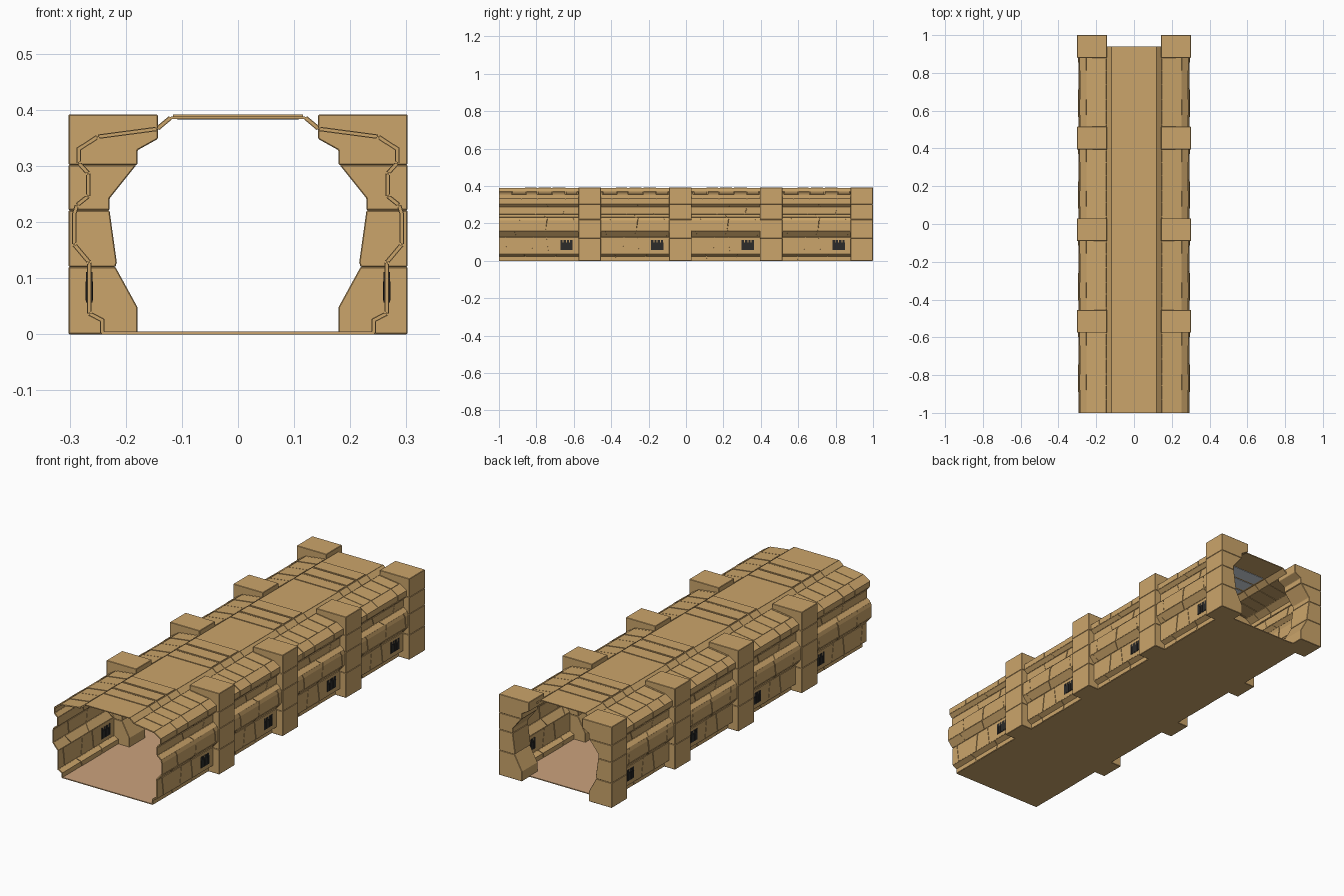
import bpy, bmesh
from mathutils import Vector

if "Cube" in bpy.data.objects:
    bpy.data.objects.remove(bpy.data.objects["Cube"])

def material(name, rgb):
    m = bpy.data.materials.new(name)
    m.diffuse_color = (*rgb, 1)
    m.use_nodes = True
    m.node_tree.nodes["Principled BSDF"].inputs["Base Color"].default_value = m.diffuse_color
    return m

SAND = material("sandstone", (0.60, 0.375, 0.145))
FLOOR = material("rosy floor", (0.60, 0.365, 0.205))
DARK = material("dark metal", (0.025, 0.024, 0.023))
LAMP = material("pale ceiling panel", (0.68, 0.74, 0.82))

SEG, START, END = 0.485, -1.0, 0.94
STARTS = [START + SEG * i for i in range(4)]

def finish(name, bm, mat, mirror=False, bevel=0):
    bmesh.ops.recalc_face_normals(bm, faces=bm.faces)
    me = bpy.data.meshes.new(name)
    bm.to_mesh(me)
    bm.free()
    me.materials.append(mat)
    ob = bpy.data.objects.new(name, me)
    bpy.context.collection.objects.link(ob)
    if bevel:
        b = ob.modifiers.new("bevel", 'BEVEL')
        b.width, b.segments, b.limit_method = bevel, 1, 'ANGLE'
    if mirror:
        m = ob.modifiers.new("mirror", 'MIRROR')
        m.use_mirror_merge = False
    return ob

def prism(bm, pts, ya, yb):
    """Extrude an xz polygon along y; ya and yb may be lists, one value per point."""
    n = len(pts)
    ya = ya if isinstance(ya, list) else [ya] * n
    yb = yb if isinstance(yb, list) else [yb] * n
    a = [bm.verts.new((p[0], y, p[1])) for p, y in zip(pts, ya)]
    b = [bm.verts.new((p[0], y, p[1])) for p, y in zip(pts, yb)]
    bm.faces.new(a)
    bm.faces.new(b[::-1])
    for i in range(n):
        j = (i + 1) % n
        bm.faces.new((a[j], a[i], b[i], b[j]))

def box(bm, x0, x1, y0, y1, z0, z1):
    prism(bm, [(x0, z0), (x1, z0), (x1, z1), (x0, z1)], y0, y1)

# Wall centre line, right side, from floor to roof
WALL = [Vector(p) for p in (
    (.242, .0), (.242, .025), (.265, .037), (.265, .128), (.292, .16), (.292, .214),
    (.287, .23), (.267, .246), (.267, .287), (.284, .305), (.284, .33), (.25, .352),
    (.144, .366), (.119, .387))]

def wall_normal(i):
    dirs = []
    for k in (i - 1, i):
        if 0 <= k < len(WALL) - 1:
            d = (WALL[k + 1] - WALL[k]).normalized()
            dirs.append(Vector((d.y, -d.x)))
    n = sum(dirs, Vector((0, 0))).normalized()
    return n / n.dot(dirs[0])

NORMALS = [wall_normal(i) for i in range(len(WALL))]

def strip(bm, a, b, y0, y1, half, gap=0.0, slant0=0.0, slant1=0.0):
    """A slab following the wall line from point a to b."""
    pts, nor = WALL[a:b + 1], NORMALS[a:b + 1]
    ends = (pts[0] + (pts[1] - pts[0]).normalized() * gap,
            pts[-1] + (pts[-2] - pts[-1]).normalized() * gap)
    pts = [ends[0]] + pts[1:-1] + [ends[1]]
    outer = [p + n * half for p, n in zip(pts, nor)]
    inner = [p - n * half for p, n in zip(pts, nor)]
    t = [i / (len(pts) - 1) - 0.5 for i in range(len(pts))]
    t += t[::-1]
    prism(bm, outer + inner[::-1], [y0 + slant0 * k for k in t], [y1 + slant1 * k for k in t])

# Thin backing sheet behind the brick joints
bm = bmesh.new()
strip(bm, 0, len(WALL) - 1, START, END, 0.001)
finish("wall_backing", bm, SAND, mirror=True)

# Brick courses: first point, last point, joint positions within a segment
COURSES = [
    ("base_course", 0, 2, [.14, .30]),
    ("lower_bricks", 2, 3, [.04, .178, .262]),
    ("ledge_course", 3, 4, [.09, .24, .41]),
    ("middle_bricks", 4, 6, [.11, .257, .40]),
    ("recess_course", 6, 7, [.242]),
    ("upper_bricks", 7, 8, [.19, .35]),
    ("cornice_course", 8, 9, [.26]),
    ("eave_bricks", 9, 11, [.12, .206, .356]),
    ("shoulder_slabs", 11, 12, [.07, .145, .206, .285, .356, .42]),
    ("roof_slope_slabs", 12, 13, [.145, .206, .285, .356]),
]
for name, a, b, joints in COURSES:
    bm = bmesh.new()
    cuts = [0] + joints + [SEG]
    last = len(cuts) - 2
    for s in STARTS:
        for i in range(last + 1):
            lean = lambda k: 0 if k in (0, last + 1) or a > 8 else 0.012 * (-1) ** k
            strip(bm, a, b, s + cuts[i] + (.002 if i else 0),
                  s + cuts[i + 1] - (.002 if i < last else 0),
                  .003 + (.001 if i % 2 else 0), .0018, lean(i), lean(i + 1))
    finish(name, bm, SAND, mirror=True)

# Flat roof with raised cross plates
bm = bmesh.new()
box(bm, -.119, .119, START, END, .384, .3885)
for s in STARTS:
    for y0, y1 in ((.14, .20), (.212, .277), (.287, .355)):
        box(bm, -.116, .116, s + y0, s + y1, .387, .392)
    box(bm, -.112, .112, s + .205, s + .208, .387, .390)
finish("roof", bm, SAND)

# Pale panels under the roof
bm = bmesh.new()
for s in STARTS:
    for y0, y1 in ((.14, .20), (.212, .277), (.287, .355)):
        box(bm, -.108, .108, s + y0, s + y1, .382, .386)
finish("ceiling_panels", bm, LAMP)

# Floor slab and its walking surface
bm = bmesh.new()
box(bm, -.243, .243, START, END, 0, .003)
finish("floor_slab", bm, SAND)
bm = bmesh.new()
box(bm, -.239, .239, START, END, .0025, .0045)
finish("floor_surface", bm, FLOOR)

# Vents showing on both sides of the wall: dark plate, crenel top and slats
bm = bmesh.new()
for s in STARTS:
    y0, y1 = s + .328, s + .394
    box(bm, .2595, .2705, y0, y1, .057, .098)
    for i in range(4):
        y = y0 + i * .0175
        box(bm, .2595, .2705, y, y + .0125, .096, .111)
    for i in range(5):
        y = y0 + .003 + i * .0135
        box(bm, .258, .272, y, y + .006, .06, .094)
finish("wall_vents", bm, DARK, mirror=True)

# Pillars: stacked blocks with chamfered joints, one pair at each segment end
BLOCKS = [
    [(.302, 0), (.302, .12), (.2185, .12), (.179, .048), (.179, 0)],
    [(.302, .12), (.302, .221), (.229, .221), (.216, .128), (.2185, .12)],
    [(.302, .221), (.302, .302), (.181, .302), (.229, .242), (.229, .221)],
    [(.302, .302), (.302, .392), (.143, .392), (.143, .348), (.179, .328), (.179, .302)],
]
bm = bmesh.new()
for s in STARTS:
    end = s + SEG
    for block in BLOCKS:
        prism(bm, block, end - .06, end + .06)
finish("pillars", bm, SAND, mirror=True, bevel=.0018)
